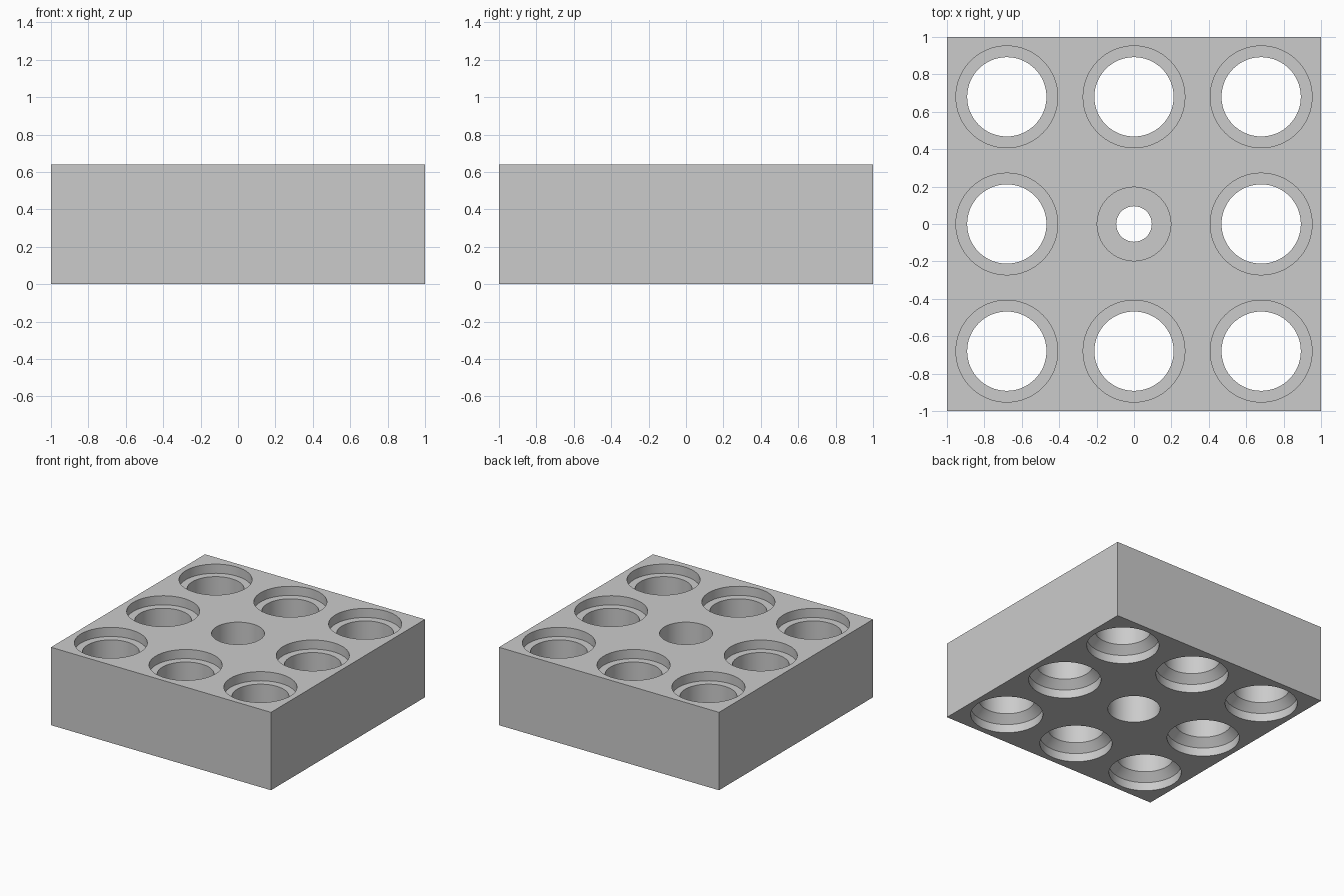
import bpy
import bmesh
import math

HEIGHT = 0.64
SPACING = 0.68
SIDES = 64

default = bpy.data.objects.get("Cube")
if default:
    bpy.data.objects.remove(default, do_unlink=True)

grey = bpy.data.materials.new("light_grey")
grey.use_nodes = True
colour = (0.6, 0.6, 0.6, 1)
grey.diffuse_color = colour
grey.node_tree.nodes["Principled BSDF"].inputs["Base Color"].default_value = colour


def make_object(name, bm):
    bmesh.ops.recalc_face_normals(bm, faces=bm.faces)
    mesh = bpy.data.meshes.new(name)
    bm.to_mesh(mesh)
    bm.free()
    mesh.materials.append(grey)
    obj = bpy.data.objects.new(name, mesh)
    bpy.context.collection.objects.link(obj)
    return obj


def add_turned(bm, x, y, profile):
    """Closed solid of revolution from (radius, z) pairs, bottom to top."""
    rings = []
    for r, z in profile:
        angles = [2 * math.pi * i / SIDES for i in range(SIDES)]
        rings.append([bm.verts.new((x + r * math.cos(a), y + r * math.sin(a), z))
                      for a in angles])
    for low, high in zip(rings, rings[1:]):
        for i in range(SIDES):
            j = (i + 1) % SIDES
            bm.faces.new((low[i], low[j], high[j], high[i]))
    bm.faces.new(rings[0][::-1])
    bm.faces.new(rings[-1])


# Solid square block
bm = bmesh.new()
bmesh.ops.create_cube(bm, size=2)
for v in bm.verts:
    v.co.z = HEIGHT if v.co.z > 0 else 0
block = make_object("block", bm)

# Hole shapes: eight stepped sockets around one screw hole
RIM, BORE = 0.272, 0.212
socket = [(RIM, -0.05), (RIM, 0.07), (BORE, 0.13), (BORE, HEIGHT - 0.075),
          (RIM, HEIGHT - 0.075), (RIM, HEIGHT + 0.05)]
WIDE, NARROW = 0.197, 0.095
screw_hole = [(WIDE, -0.05), (WIDE, 0.26), (NARROW, 0.26), (NARROW, 0.38),
              (WIDE, 0.38), (WIDE, HEIGHT + 0.05)]

bm = bmesh.new()
for col in (-1, 0, 1):
    for row in (-1, 0, 1):
        shape = socket if col or row else screw_hole
        add_turned(bm, col * SPACING, row * SPACING, shape)
cutter = make_object("hole_cutter", bm)
cutter.hide_render = True

# Cut the holes
cut = block.modifiers.new("holes", "BOOLEAN")
cut.operation = "DIFFERENCE"
cut.solver = "EXACT"
cut.object = cutter
bpy.ops.object.select_all(action="DESELECT")
block.select_set(True)
bpy.context.view_layer.objects.active = block
bpy.ops.object.modifier_apply(modifier=cut.name)
bpy.data.objects.remove(cutter, do_unlink=True)

bpy.ops.object.shade_smooth_by_angle(angle=math.radians(30))
